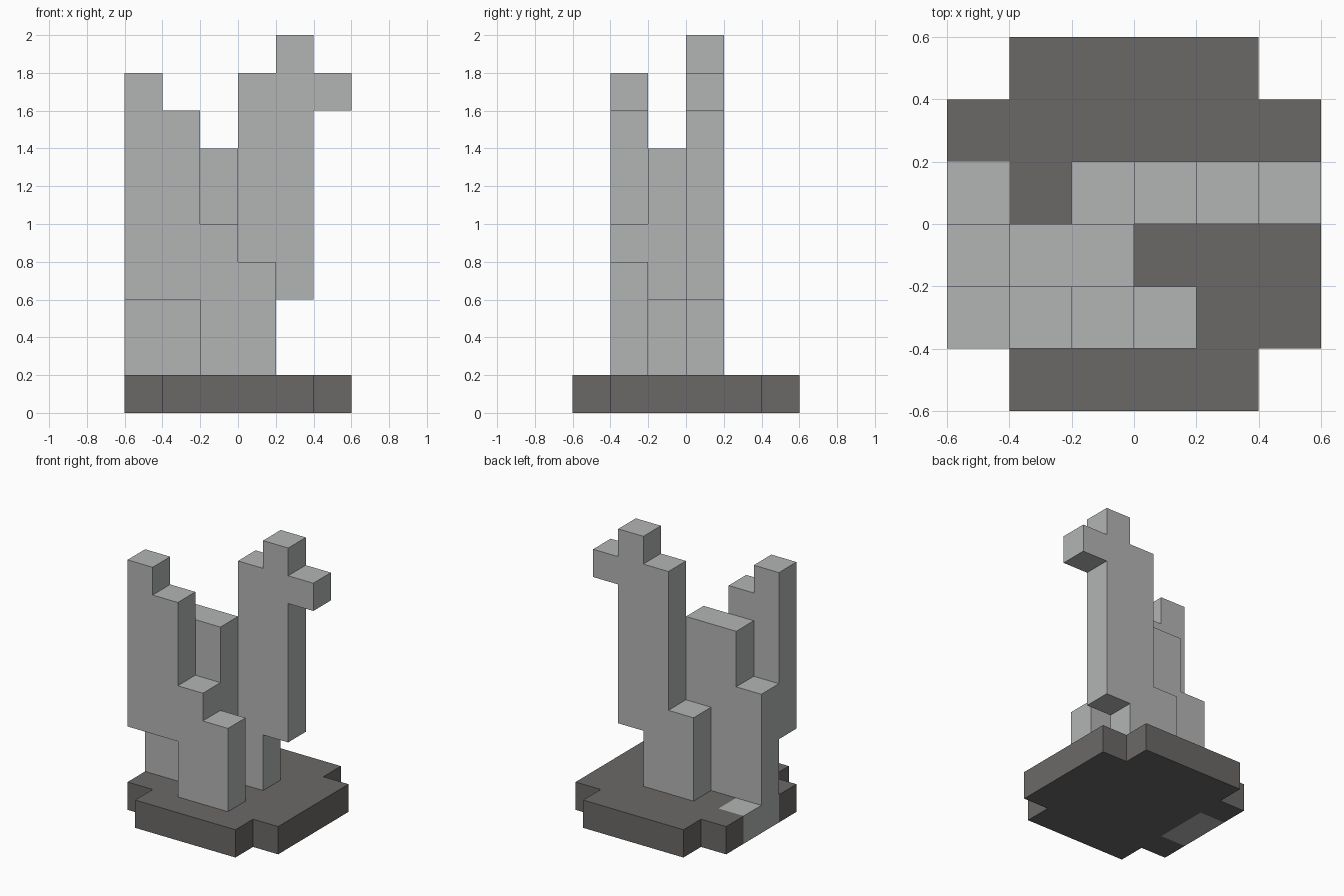
import bpy
import bmesh
from mathutils import Vector

if "Cube" in bpy.data.objects:
    bpy.data.objects.remove(bpy.data.objects["Cube"])

U = 0.2  # edge length of one block


def material(name, rgb):
    m = bpy.data.materials.new(name)
    m.diffuse_color = (*rgb, 1.0)
    m.use_nodes = True
    m.node_tree.nodes["Principled BSDF"].inputs["Base Color"].default_value = m.diffuse_color
    return m


light = material("light_grey_stone", (0.45, 0.462, 0.456))
dark = material("dark_grey_stone", (0.147, 0.141, 0.136))


def columns(row, spans):
    """Blocks of one row: each span is (column, bottom, top) in block units."""
    return {(i, row, k) for i, k0, k1 in spans for k in range(k0, k1)}


parts = {
    # square slab with its four corners left out
    "base": {(i, j, 0) for i in range(6) for j in range(6)
             if not (i in (0, 5) and j in (0, 5))},
    # tall stepped branch at the front left
    "front_branch": columns(1, [(0, 3, 9), (1, 3, 8), (2, 1, 5), (3, 1, 4)]),
    # lower trunk in the middle
    "middle_trunk": columns(2, [(0, 1, 5), (1, 1, 7), (2, 3, 7)]),
    # tallest branch at the back right with a protruding tip
    "back_branch": columns(3, [(2, 1, 4), (3, 1, 9), (4, 3, 10), (5, 8, 9)]),
}
filled = set().union(*parts.values())
light_base = {(0, 2, 0), (0, 3, 0)}  # pale corner of the slab


def build(name, cells):
    bm = bmesh.new()
    for cell in sorted(cells):
        for axis in range(3):
            for side in (0, 1):
                beyond = list(cell)
                beyond[axis] += 2 * side - 1
                if tuple(beyond) in filled:
                    continue  # buried face
                a, b = (axis + 1) % 3, (axis + 2) % 3
                loop = [(0, 0), (1, 0), (1, 1), (0, 1)]
                verts = []
                for da, db in (loop if side else loop[::-1]):
                    p = Vector(cell)
                    p[axis] += side
                    p[a] += da
                    p[b] += db
                    verts.append(bm.verts.new((p - Vector((3, 3, 0))) * U))
                face = bm.faces.new(verts)
                face.material_index = int(name == "base" and cell not in light_base)
    # weld the blocks and merge flat areas
    bmesh.ops.remove_doubles(bm, verts=bm.verts[:], dist=0.001)
    bmesh.ops.dissolve_limit(bm, angle_limit=0.01, verts=bm.verts[:],
                             edges=bm.edges[:], delimit={'MATERIAL'})
    mesh = bpy.data.meshes.new(name)
    bm.to_mesh(mesh)
    bm.free()
    mesh.materials.append(light)
    mesh.materials.append(dark)
    bpy.context.collection.objects.link(bpy.data.objects.new(name, mesh))


for part_name, part_cells in parts.items():
    build(part_name, part_cells)
